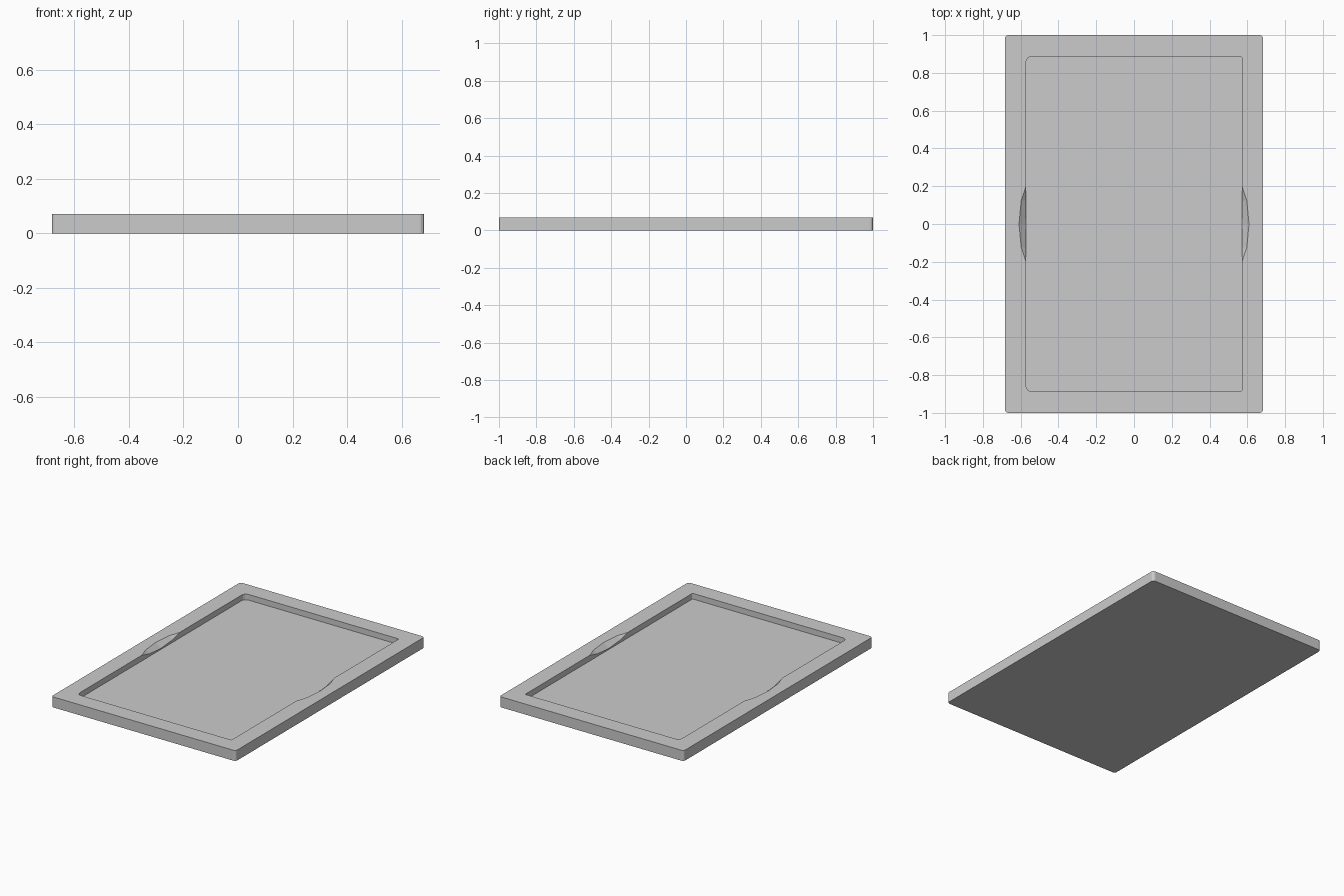
import bpy
import bmesh
from math import cos, sin, pi

# Remove the default object
if "Cube" in bpy.data.objects:
    bpy.data.objects.remove(bpy.data.objects["Cube"], do_unlink=True)

HEIGHT, FLOOR = 0.07, 0.032

grey = bpy.data.materials.new("light grey")
grey.use_nodes = True
colour = (0.6, 0.6, 0.6, 1)
grey.diffuse_color = colour
grey.node_tree.nodes["Principled BSDF"].inputs["Base Color"].default_value = colour


def rounded_rect(hx, hy, r_left, r_right, steps=4):
    """Outline with separate corner radii on the +x and -x sides."""
    points = []
    corners = [(1, 1, r_left), (-1, 1, r_right), (-1, -1, r_right), (1, -1, r_left)]
    for i, (sx, sy, r) in enumerate(corners):
        for k in range(steps + 1):
            a = (i + k / steps) * pi / 2
            points.append((sx * (hx - r) + r * cos(a), sy * (hy - r) + r * sin(a)))
    return points


def prism(name, outline, z0, z1, shift=0):
    """Extrude an outline upward, optionally leaning along x."""
    bm = bmesh.new()
    lower = [bm.verts.new((x, y, z0)) for x, y in outline]
    upper = [bm.verts.new((x + shift, y, z1)) for x, y in outline]
    bm.faces.new(lower)
    bm.faces.new(upper)
    n = len(outline)
    for i in range(n):
        j = (i + 1) % n
        bm.faces.new((lower[i], lower[j], upper[j], upper[i]))
    bmesh.ops.recalc_face_normals(bm, faces=bm.faces)
    mesh = bpy.data.meshes.new(name)
    bm.to_mesh(mesh)
    bm.free()
    mesh.materials.append(grey)
    obj = bpy.data.objects.new(name, mesh)
    bpy.context.collection.objects.link(obj)
    return obj


def cut(target, cutter):
    """Subtract a cutter, apply the result and discard the cutter."""
    mod = target.modifiers.new("cut", "BOOLEAN")
    mod.operation = "DIFFERENCE"
    mod.solver = "EXACT"
    mod.object = cutter
    bpy.context.view_layer.objects.active = target
    bpy.ops.object.modifier_apply(modifier=mod.name)
    bpy.data.objects.remove(cutter, do_unlink=True)


# Slab with slightly rounded corners
tray = prism("tray", rounded_rect(0.683, 1.0, 0.018, 0.018), 0, HEIGHT)

# Shallow recess, rounder on its right side
cut(tray, prism("recess_cutter", rounded_rect(0.572, 0.886, 0.008, 0.03), FLOOR, 0.15))

# Sloping finger scoops in both long sides of the rim
slope, low, high = 1.2, 0.036, 0.1
arc = [(0, -0.2), (0.025, -0.125), (0.037, 0), (0.025, 0.125), (0, 0.2)]
for side in (1, -1):
    drop = slope * (HEIGHT - low)
    outline = [(side * (0.572 + d - drop), y) for d, y in arc]
    outline += [(side * 0.45, 0.2), (side * 0.45, -0.2)]
    cut(tray, prism("scoop_cutter", outline, low, high, side * slope * (high - low)))
